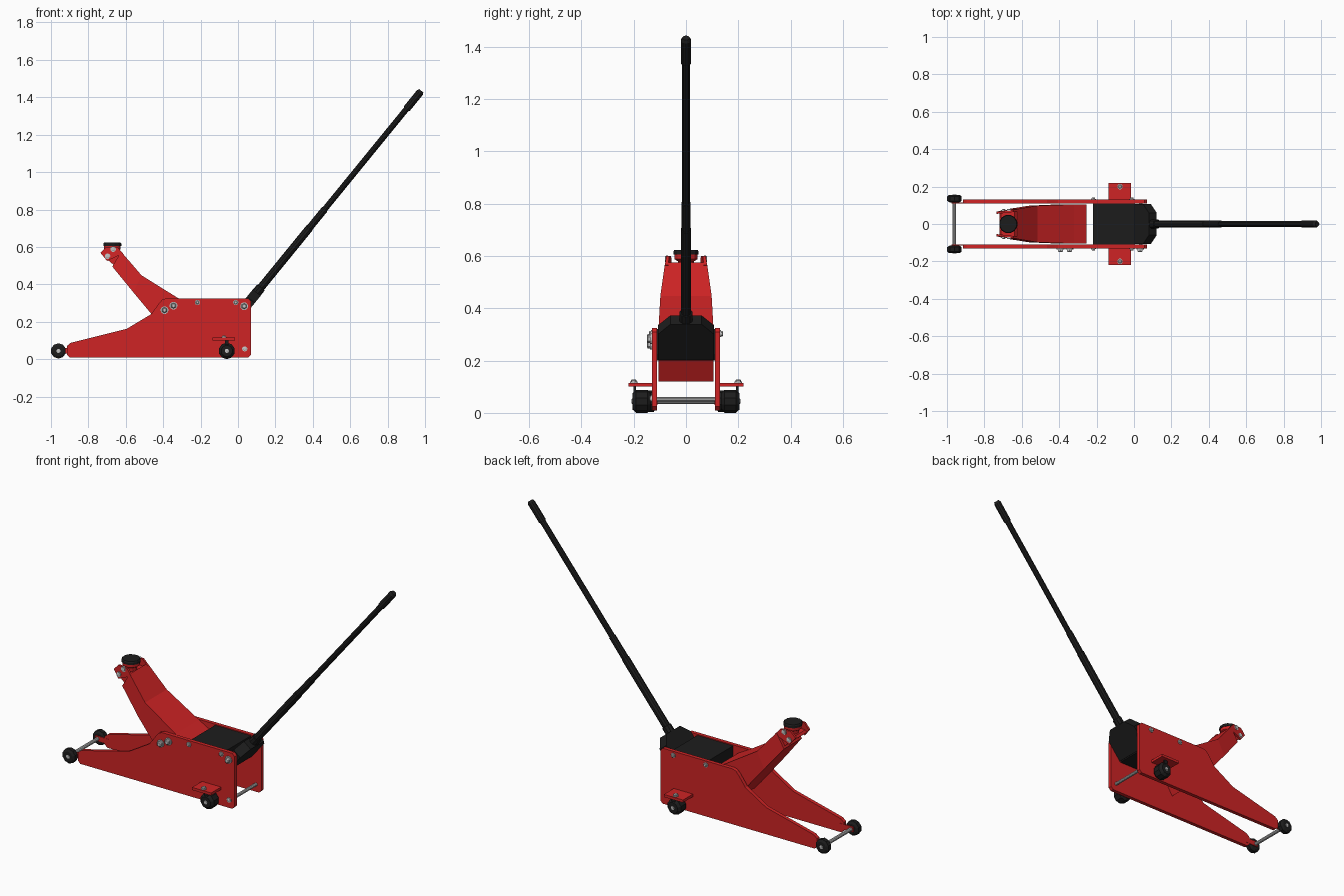
import bpy, bmesh, math
from mathutils import Vector as V

if "Cube" in bpy.data.objects:
    bpy.data.objects.remove(bpy.data.objects["Cube"])


def material(name, c):
    m = bpy.data.materials.new(name)
    m.diffuse_color = (*c, 1)
    m.use_nodes = True
    m.node_tree.nodes["Principled BSDF"].inputs["Base Color"].default_value = m.diffuse_color
    return m


RED = material("red_paint", (0.62, 0.017, 0.018))
BLACK = material("black_paint", (0.012, 0.012, 0.012))
STEEL = material("bare_steel", (0.55, 0.55, 0.55))


def loft(name, rings, mat):
    """Bridge rings of equal length and cap both ends."""
    bm = bmesh.new()
    vs = [[bm.verts.new(p) for p in r] for r in rings]
    n = len(rings[0])
    for a, b in zip(vs, vs[1:]):
        for i in range(n):
            j = (i + 1) % n
            bm.faces.new((a[i], a[j], b[j], b[i]))
    bm.faces.new(vs[0])
    bm.faces.new(vs[-1])
    bmesh.ops.recalc_face_normals(bm, faces=bm.faces)
    me = bpy.data.meshes.new(name)
    bm.to_mesh(me)
    bm.free()
    me.materials.append(mat)
    ob = bpy.data.objects.new(name, me)
    bpy.context.collection.objects.link(ob)
    return ob


def plate(name, pts, y0, y1, mat):
    """Front-view (x, z) outline extruded between two y values."""
    return loft(name, [[(x, y, z) for x, z in pts] for y in (y0, y1)], mat)


def box(name, x0, x1, y0, y1, z0, z1, mat):
    return plate(name, [(x0, z0), (x1, z0), (x1, z1), (x0, z1)], y0, y1, mat)


def turned(name, origin, axis, profile, mat, n=12):
    """Round part: profile of (distance along axis, radius)."""
    q = V(axis).to_track_quat('Z', 'Y')
    o = V(origin)
    rings = []
    for t, r in profile:
        rings.append([o + q @ V((r * math.cos(2 * math.pi * (i + .5) / n),
                                 r * math.sin(2 * math.pi * (i + .5) / n), t))
                      for i in range(n)])
    return loft(name, rings, mat)


def bolt(name, origin, axis, r, h):
    turned(name + "_washer", origin, axis, [(-.004, r), (h * .35, r)], STEEL, 12)
    turned(name, origin, axis, [(0, r * .75), (h * .8, r * .75), (h, r * .5)], STEEL, 6)


def wheel(name, x, y0, y1, z, r):
    w = y1 - y0
    turned(name, (x, y0, z), (0, 1, 0),
           [(0, r * .7), (w * .2, r), (w * .8, r), (w, r * .7)], BLACK, 10)


# Frame side plates
OUTLINE = [(-.90, .01), (.055, .01), (.07, .025), (.07, .31), (.055, .325), (-.385, .325),
           (-.405, .318), (-.425, .295), (-.465, .24), (-.595, .162), (-.895, .087),
           (-.915, .07), (-.915, .025)]

for s, side in ((-1, "front"), (1, "back")):
    def ys(a, b):
        return sorted((s * a, s * b))

    plate(f"side_plate_{side}", OUTLINE, *ys(.11, .131), RED)
    # Fixed wheel and its thin bracket
    box(f"axle_bracket_{side}", -.975, -.89, *ys(.109, .114), .03, .06, RED)
    wheel(f"nose_wheel_{side}", -.96, *ys(.116, .156), .044, .041)
    bolt(f"nose_wheel_hub_{side}", (-.96, s * .155, .044), (0, s, 0), .011, .004)
    # Swivel wheel under a bracket shelf
    box(f"caster_shelf_{side}", -.135, -.015, *ys(.128, .22), .1, .115, RED)
    wheel(f"caster_wheel_{side}", -.06, *ys(.133, .205), .044, .044)
    box(f"caster_fork_{side}", -.07, -.05, *ys(.192, .2), .06, .101, BLACK)
    bolt(f"caster_hub_{side}", (-.06, s * .204, .044), (0, s, 0), .011, .005)
    bolt(f"caster_bolt_{side}", (-.075, s * .2, .115), (0, 0, 1), .015, .012)
    # Small frame bolts
    for i, (x, z) in enumerate([(-.217, .303), (-.012, .303)]):
        bolt(f"frame_bolt_{side}_{i}", (x, s * .13, z), (0, s, 0), .014, .012)
    # Lift arm cheeks around the saddle
    rings = []
    for dy in (0, .012):
        rings.append([(x, s * (w - dy), z) for x, z, w in
                      [(-.70, .525, .074), (-.735, .568, .066), (-.705, .6, .069),
                       (-.645, .6, .076), (-.615, .565, .08)]])
    loft(f"arm_cheek_{side}", rings, RED)
    for i, (x, z, y) in enumerate([(-.668, .588, .073), (-.697, .55, .071)]):
        bolt(f"cheek_bolt_{side}_{i}", (x, s * y, z), (0, s, 0), .015, .008)

# Large pivot bolts, only on the front plate
for i, (x, z, r) in enumerate([(-.393, .262, .021), (-.345, .286, .021),
                               (.033, .283, .021), (.036, .055, .014)]):
    bolt(f"pivot_bolt_{i}", (x, -.13, z), (0, -1, 0), r, .02 if r > .02 else .01)

# Axles
turned("nose_axle", (-.96, -.12, .044), (0, 1, 0), [(0, .01), (.24, .01)], STEEL, 10)
turned("tail_rod", (.036, -.112, .052), (0, 1, 0), [(0, .009), (.224, .009)], STEEL, 10)

# Lift arm body, lofted through (top x, top z, bottom x, bottom z, half width)
SECTIONS = [(-.255, .29, -.36, .12, .105), (-.32, .326, -.40, .166, .105),
            (-.516, .448, -.56, .358, .098), (-.625, .575, -.672, .495, .08)]
loft("lift_arm", [[(tx, -w, tz), (tx, w, tz), (bx, w, bz), (bx, -w, bz)]
                  for tx, tz, bx, bz, w in SECTIONS], RED)
# Floor between the cheeks
plate("arm_head_floor", [(-.66, .5), (-.72, .55), (-.71, .562), (-.64, .56), (-.62, .54)],
      -.064, .064, RED)

# Saddle
turned("saddle_cup", (-.672, 0, .555), (0, 0, 1),
       [(0, .03), (.025, .032), (.033, .046), (.052, .046)], RED, 12)
turned("saddle_pad", (-.672, 0, .605), (0, 0, 1), [(0, .05), (.012, .05), (.018, .046)], BLACK, 12)

# Hydraulic housing between the plates
box("hydraulic_housing", -.22, .005, -.11, .11, .2, .32, BLACK)

# Handle socket and handle along one slanted axis
A = math.radians(50.8)
D = V((math.cos(A), 0, math.sin(A)))
N = V((-D.z, 0, D.x))
P = V((.094, 0, .348))
SHAPE = [(-.165, .108), (-.04, .108), (.01, .06)]
half = SHAPE + [(u, -w) for u, w in reversed(SHAPE)]
loft("handle_socket", [[P + D * u + N * t + V((0, w, 0)) for u, w in half]
                       for t in (-.027, .027)], BLACK)
turned("handle_sleeve", P, D, [(-.03, .026), (.045, .026), (.046, .021), (.455, .021),
                               (.456, .0185), (.585, .0185)], BLACK, 10)
turned("handle_tube", P, D, [(.57, .0155), (1.30, .0155)], BLACK, 10)
turned("handle_grip", P, D, [(1.275, .017), (1.28, .02), (1.39, .02), (1.402, .014)], BLACK, 10)
